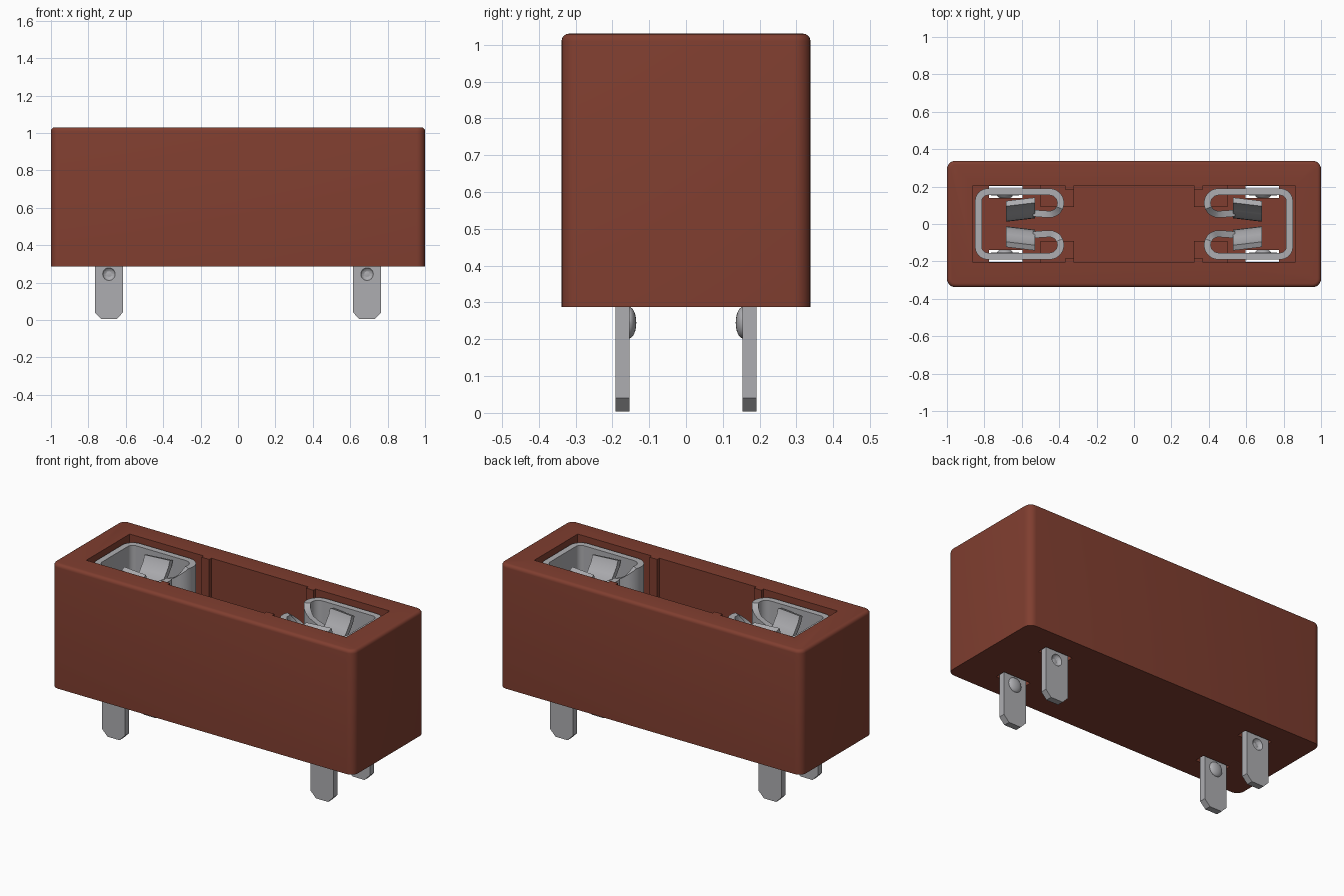
import bpy, bmesh, math
from mathutils import Matrix, Vector

if "Cube" in bpy.data.objects:
    bpy.data.objects.remove(bpy.data.objects["Cube"])


def material(name, rgb):
    m = bpy.data.materials.new(name)
    m.diffuse_color = (*rgb, 1)
    m.use_nodes = True
    m.node_tree.nodes["Principled BSDF"].inputs["Base Color"].default_value = m.diffuse_color
    return m


BROWN = material("brown plastic", (0.215, 0.048, 0.029))
STEEL = material("grey metal", (0.42, 0.42, 0.44))


def finish(name, bm, mat, smooth=True):
    bmesh.ops.recalc_face_normals(bm, faces=bm.faces)
    me = bpy.data.meshes.new(name)
    bm.to_mesh(me)
    bm.free()
    ob = bpy.data.objects.new(name, me)
    bpy.context.collection.objects.link(ob)
    me.materials.append(mat)
    bpy.ops.object.select_all(action='DESELECT')
    ob.select_set(True)
    bpy.context.view_layer.objects.active = ob
    if smooth:
        bpy.ops.object.shade_smooth_by_angle(angle=math.radians(35))
    return ob


def box_bm(lo, hi):
    bm = bmesh.new()
    bmesh.ops.create_cube(bm, size=1)
    for v in bm.verts:
        v.co = Vector([l + (c + 0.5) * (h - l) for l, h, c in zip(lo, hi, v.co)])
    return bm


def prism_bm(pts, lo, hi, place):
    """Extrude a 2D outline from lo to hi; place maps (u, v, w) to xyz."""
    bm = bmesh.new()
    a = [bm.verts.new(place(u, v, lo)) for u, v in pts]
    b = [bm.verts.new(place(u, v, hi)) for u, v in pts]
    bm.faces.new(a)
    bm.faces.new(b[::-1])
    n = len(pts)
    for i in range(n):
        bm.faces.new((a[i], b[i], b[(i + 1) % n], a[(i + 1) % n]))
    return bm


def ribbon_bm(path, thick, place):
    """Bent sheet metal: path of (u, v, low, high) centre points."""
    bm = bmesh.new()
    rows = []
    for i, (u, v, lo, hi) in enumerate(path):
        p, q = path[max(i - 1, 0)], path[min(i + 1, len(path) - 1)]
        d = Vector((q[0] - p[0], q[1] - p[1])).normalized() * thick / 2
        rows.append([bm.verts.new(place(u - s * d.y, v + s * d.x, w))
                     for s, w in ((1, lo), (1, hi), (-1, hi), (-1, lo))])
    for a, b in zip(rows, rows[1:]):
        for k in range(4):
            bm.faces.new((a[k], a[(k + 1) % 4], b[(k + 1) % 4], b[k]))
    bm.faces.new(rows[0])
    bm.faces.new(rows[-1][::-1])
    return bm


def cut(ob, bm):
    c = finish("cutter", bm, ob.data.materials[0], False)
    c.hide_render = True
    m = ob.modifiers.new("cut", 'BOOLEAN')
    m.operation, m.solver, m.object = 'DIFFERENCE', 'EXACT', c
    bpy.context.view_layer.objects.active = ob
    bpy.ops.object.modifier_apply(modifier=m.name)
    bpy.data.objects.remove(c)


def arc(cx, cy, r, a0, a1, n):
    return [(cx + r * math.cos(math.radians(a0 + (a1 - a0) * i / n)),
             cy + r * math.sin(math.radians(a0 + (a1 - a0) * i / n))) for i in range(n + 1)]


# Housing: rounded block, rounder on the upright corners
bm = box_bm((-1, -0.338, 0.287), (1, 0.338, 1.03))
up = [e for e in bm.edges if abs(e.verts[0].co.z - e.verts[1].co.z) > 0.1]
bmesh.ops.bevel(bm, geom=up, offset=0.045, segments=6, profile=0.5, affect='EDGES')
rim = [e for e in bm.edges if all(v.co.z > 1.02 for v in e.verts)]
bmesh.ops.bevel(bm, geom=rim, offset=0.02, segments=4, profile=0.5, affect='EDGES')
housing = finish("housing", bm, BROWN)

# Open cavity with shallow ribs between the middle and the end pockets
q = [(0.86, 0.205), (0.37, 0.205), (0.37, 0.185), (0.32, 0.185), (0.32, 0.205)]
half = q + [(-x, y) for x, y in q[::-1]]
cut(housing, prism_bm(half + [(x, -y) for x, y in half[::-1]], 0.36, 1.2,
                      lambda u, v, w: (u, v, w)))

# Curled contact clip outline, half of it: finger, curl, side wall, rounded corner
curl = arc(0.452, 0.112, 0.06, 270, 90, 14)
half_clip = [(0.54, 0.058, 0.62, 0.9), (0.49, 0.054, 0.58, 0.92)]
half_clip += [(x, y, 0.5, 0.94 + 0.06 * min(1, i / 5)) for i, (x, y) in enumerate(curl)]
half_clip += [(x, y, 0.5, 1.0) for x, y in arc(0.782, 0.122, 0.05, 90, 0, 6)]
clip_path = half_clip + [(x, -y, a, b) for x, y, a, b in half_clip[::-1]]

# Leaf side profile: flared lead-in above, pressing face, relieved foot
leaf = [(0.118, 0.99), (0.105, 0.955), (0.075, 0.915), (0.05, 0.885), (0.038, 0.85),
        (0.036, 0.8), (0.04, 0.7), (0.055, 0.6), (0.075, 0.55)]

leg = [(0.615, 0.52), (0.615, 0.04), (0.65, 0.004), (0.73, 0.004), (0.765, 0.04), (0.765, 0.52)]

for sx, side in ((-1, "left"), (1, "right")):
    finish(side + "_contact_clip",
           ribbon_bm(clip_path, 0.036, lambda u, v, w: (sx * u, v, w)), STEEL)
    for sy, end in ((-1, "front"), (1, "back")):
        tag = f"{side}_{end}_"
        ys = sorted((sy * 0.14, sy * 0.204))
        xs = sorted((sx * 0.595, sx * 0.775))
        # Slot in the floor for the leg
        cut(housing, box_bm((xs[0], ys[0], 0.2), (xs[1], ys[1], 0.45)))
        # Low rib on the cavity floor
        xs, ys = sorted((sx * 0.32, sx * 0.5)), sorted((sy * 0.09, sy * 0.21))
        finish(tag + "floor_rib", box_bm((xs[0], ys[0], 0.35), (xs[1], ys[1], 0.49)), BROWN)

        # Spring leaf, turned slightly toward the middle
        def place_leaf(u, v, w):
            return (sx * w, sy * (u - (w - 0.61) * 0.12), v)
        finish(tag + "spring_leaf",
               ribbon_bm([(y, z, 0.53, 0.685) for y, z in leaf], 0.03, place_leaf), STEEL)

        # Solder leg with a pressed dimple outside and bump inside
        ob = finish(tag + "leg",
                    prism_bm(leg, 0.153, 0.191, lambda u, v, w: (sx * u, sy * w, v)), STEEL)
        for y, r, d in ((0.193, 0.034, 0.022), (0.155, 0.043, 0.02)):
            bm = bmesh.new()
            bmesh.ops.create_uvsphere(bm, u_segments=20, v_segments=12, radius=1)
            bmesh.ops.transform(bm, verts=bm.verts, matrix=Matrix.Translation(
                (sx * 0.69, sy * y, 0.245)) @ Matrix.Diagonal((r, d, r, 1)))
            if y > 0.18:
                cut(ob, bm)
            else:
                finish(tag + "leg_bump", bm, STEEL)
